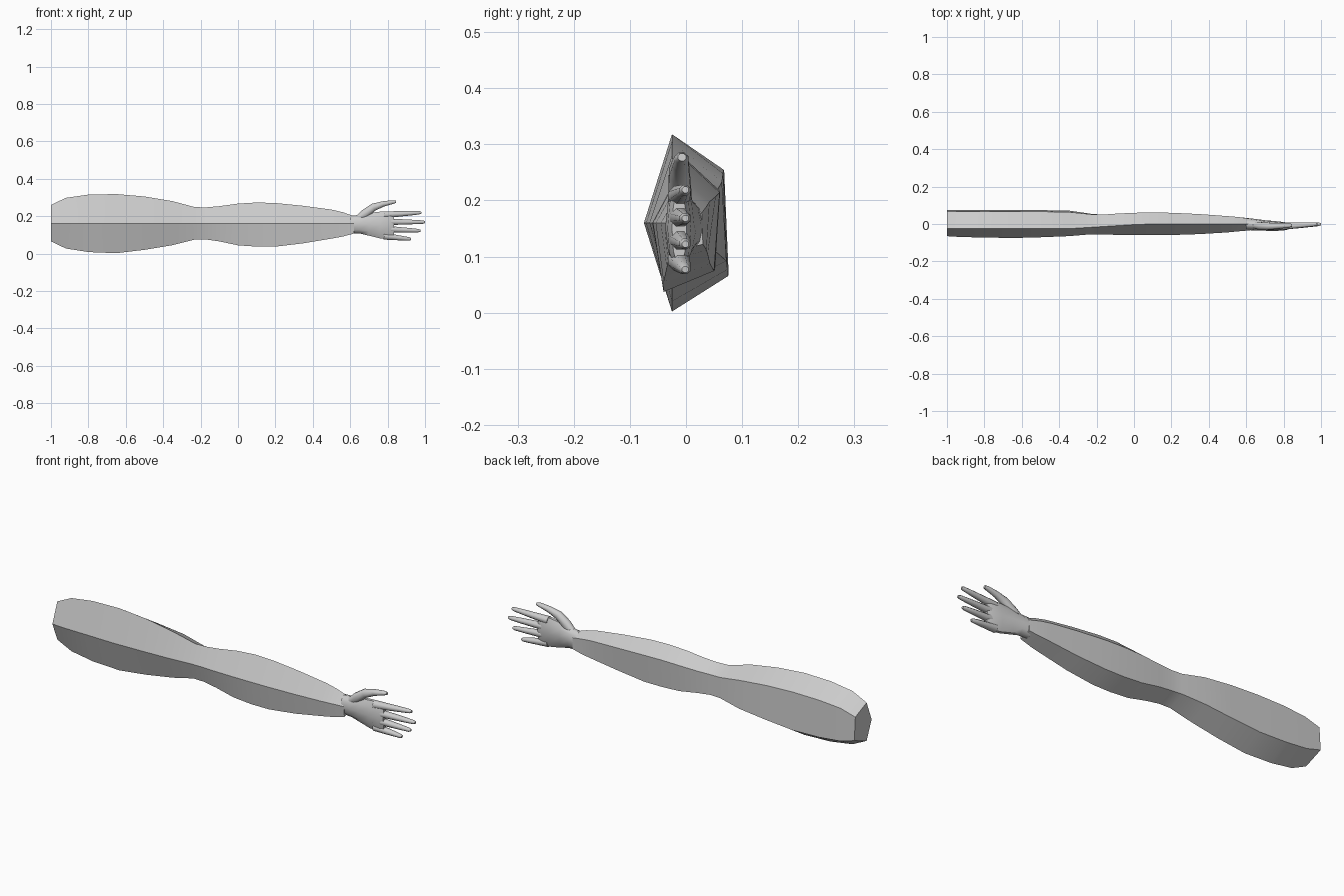
import bpy, bmesh, math
from mathutils import Vector

cube = bpy.data.objects.get("Cube")
if cube:
    bpy.data.objects.remove(cube)

skin = bpy.data.materials.new("plain grey")
skin.use_nodes = True
GREY = (0.6, 0.6, 0.6, 1)
skin.diffuse_color = GREY
skin.node_tree.nodes["Principled BSDF"].inputs["Base Color"].default_value = GREY


def loft(name, rings, angle):
    """Skin a list of equal rings and close both ends."""
    bm = bmesh.new()
    loops = [[bm.verts.new(p) for p in ring] for ring in rings]
    n = len(loops[0])
    for a, b in zip(loops, loops[1:]):
        for i in range(n):
            j = (i + 1) % n
            bm.faces.new((a[i], a[j], b[j], b[i]))
    bm.faces.new(loops[0])
    bm.faces.new(loops[-1])
    bmesh.ops.recalc_face_normals(bm, faces=bm.faces)
    mesh = bpy.data.meshes.new(name)
    bm.to_mesh(mesh)
    bm.free()
    mesh.materials.append(skin)
    obj = bpy.data.objects.new(name, mesh)
    bpy.context.collection.objects.link(obj)
    bpy.ops.object.select_all(action="DESELECT")
    obj.select_set(True)
    bpy.context.view_layer.objects.active = obj
    bpy.ops.object.shade_smooth_by_angle(angle=math.radians(angle))
    return obj


def pentagon(x, top, bottom, front, back):
    """Arm section: front ridge, top, two back corners, bottom; twists past the elbow."""
    t = min(max((x + 0.35) / 0.4, 0), 1)
    h = top - bottom
    fade = min(1, (0.75 - x) / 0.4)
    y_top = -0.025 + 0.025 * t
    y_bottom = -0.025 - 0.015 * t * fade
    return [(x, front, 0.16), (x, y_top, top),
            (x, back, bottom + h * (0.8 - 0.04 * t)),
            (x, back + 0.008 - 0.018 * t * fade, bottom + h * (0.2 - 0.04 * t)),
            (x, y_bottom, bottom)]


def tube(name, path, sides=8, angle=50):
    """Rounded limb along (x, y, z, width, depth) points lying mostly in XZ."""
    rings = []
    for i, (x, y, z, w, d) in enumerate(path):
        a, b = path[max(i - 1, 0)], path[min(i + 1, len(path) - 1)]
        run = Vector((b[0] - a[0], 0, b[2] - a[2])).normalized()
        side = Vector((-run.z, 0, run.x))
        ring = []
        for k in range(sides):
            u = math.tau * (k + 0.5) / sides
            ring.append(Vector((x, y, z)) + side * w * math.cos(u)
                        + Vector((0, d * math.sin(u), 0)))
        rings.append(ring)
    return loft(name, rings, angle)


# Arm: shoulder end, elbow pinch, forearm swell, wrist
arm = [(-1, .26, .065, -.065, .066), (-.92, .298, .027, -.07, .067),
       (-.8, .315, .008, -.072, .068), (-.65, .318, .002, -.075, .067),
       (-.5, .305, .02, -.071, .066), (-.35, .28, .045, -.065, .064),
       (-.23, .248, .075, -.055, .052), (-.17, .247, .075, -.055, .05),
       (-.1, .253, .065, -.058, .055), (0, .267, .044, -.06, .06),
       (.1, .273, .037, -.06, .061), (.2, .27, .037, -.059, .06),
       (.35, .255, .055, -.054, .053), (.5, .235, .08, -.045, .042),
       (.56, .221, .091, -.039, .037), (.62, .2, .107, -.034, .028)]
loft("arm", [pentagon(*s) for s in arm], 30)

# Palm widening from the wrist to the knuckles
tube("palm", [(.6, 0, .155, .049, .032), (.65, -.004, .157, .052, .031),
              (.7, -.008, .157, .064, .028), (.76, -.011, .153, .075, .026),
              (.81, -.012, .15, .077, .021), (.835, -.012, .15, .068, .013)], 10)

# Four tapering fingers: name, knuckle height, tip height, tip position
fingers = [("index_finger", .207, .219, .98), ("middle_finger", .17, .168, 1.0),
           ("ring_finger", .131, .122, .975), ("little_finger", .093, .077, .925)]
for name, z0, z1, x1 in fingers:
    path = []
    for f, r in ((0, .02), (.3, .017), (.65, .0135), (.94, .01), (1, .006)):
        path.append((.78 + (x1 - .78) * f, -.013 + .012 * f,
                     z0 + (z1 - z0) * f, r, r * 1.05))
    tube(name, path)

# Thumb spreading upwards
tube("thumb", [(.63, -.005, .175, .02, .018), (.68, -.011, .214, .026, .022),
               (.725, -.012, .248, .022, .02), (.775, -.01, .265, .016, .016),
               (.825, -.008, .275, .011, .013), (.845, -.007, .277, .007, .008)])
